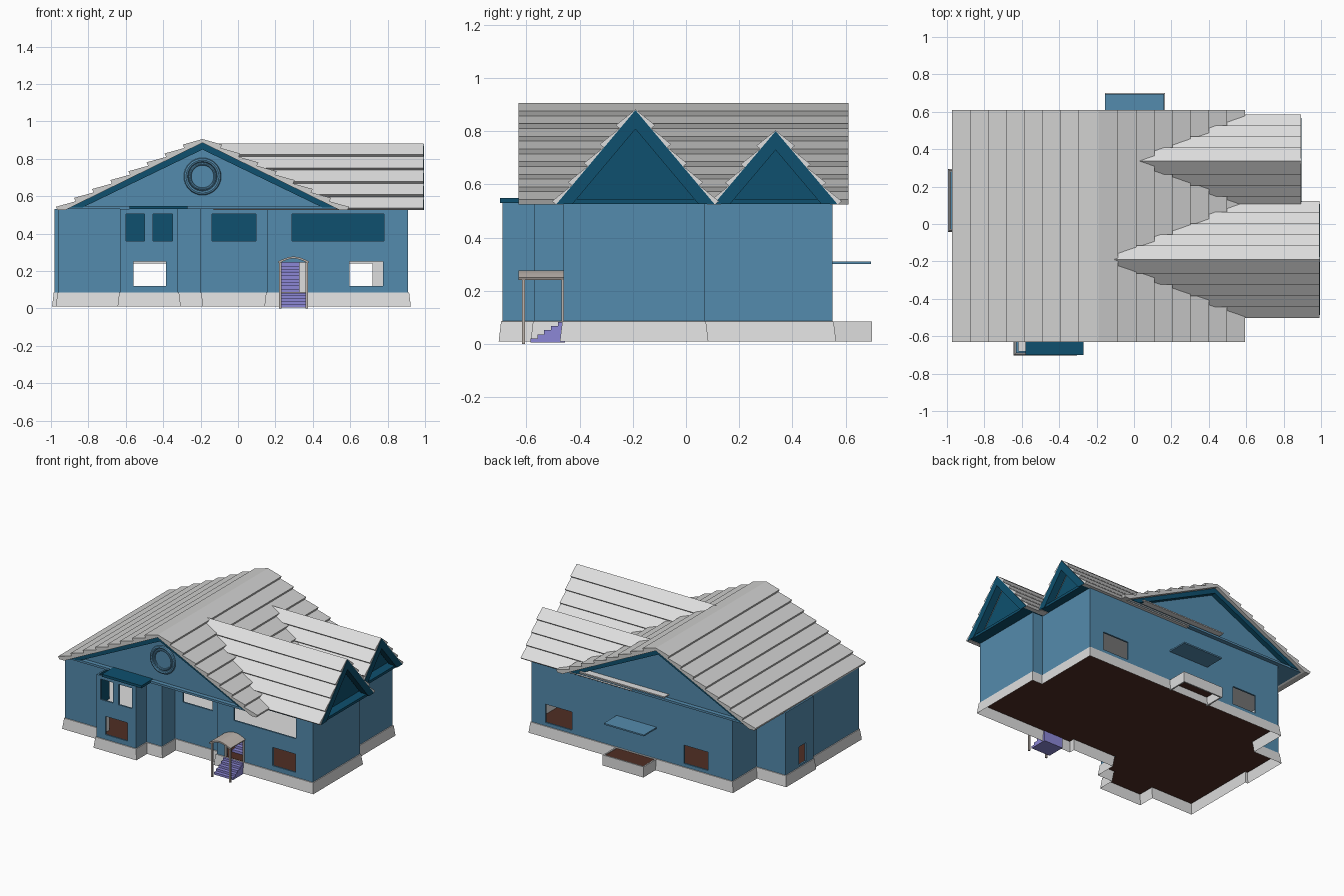
import bpy, bmesh, math
from mathutils import Vector

if "Cube" in bpy.data.objects:
    bpy.data.objects.remove(bpy.data.objects["Cube"])


def mat(name, r, g, b):
    m = bpy.data.materials.new(name)
    m.diffuse_color = [((c / 255 + 0.055) / 1.055) ** 2.4 for c in (r, g, b)] + [1]
    m.use_nodes = True
    m.node_tree.nodes["Principled BSDF"].inputs["Base Color"].default_value = m.diffuse_color
    return m


BLUE = mat("wall blue", 84, 139, 173)
TEAL = mat("dark teal", 14, 80, 110)
LIGHT = mat("light grey", 222, 222, 222)
ROOF = mat("roof grey", 208, 208, 207)
BROWN = mat("floor brown", 80, 46, 36)
LILAC = mat("stair lilac", 140, 135, 214)
STONE = mat("porch stone", 190, 181, 174)


def finish(name, bm, *mats):
    bmesh.ops.recalc_face_normals(bm, faces=bm.faces)
    me = bpy.data.meshes.new(name)
    bm.to_mesh(me)
    bm.free()
    for m in mats:
        me.materials.append(m)
    ob = bpy.data.objects.new(name, me)
    bpy.context.collection.objects.link(ob)
    return ob


def put(axis, p, d):
    return {'x': (d, p[0], p[1]), 'y': (p[0], d, p[1]), 'z': (p[0], p[1], d)}[axis]


def prism(name, pts, axis, a, b, m):
    """Extrude a 2D outline along an axis from a to b."""
    bm = bmesh.new()
    lo = [bm.verts.new(put(axis, p, a)) for p in pts]
    hi = [bm.verts.new(put(axis, p, b)) for p in pts]
    bm.faces.new(lo)
    bm.faces.new(hi)
    for i in range(len(pts)):
        j = (i + 1) % len(pts)
        bm.faces.new((lo[i], lo[j], hi[j], hi[i]))
    return finish(name, bm, m)


def box(name, x0, x1, y0, y1, z0, z1, m):
    return prism(name, [(x0, y0), (x1, y0), (x1, y1), (x0, y1)], 'z', z0, z1, m)


def offset(pts, d):
    """Grow (or shrink) a counter-clockwise right-angled outline by d."""
    out = []
    for i, p in enumerate(pts):
        a, b, c = Vector(pts[i - 1]), Vector(p), Vector(pts[(i + 1) % len(pts)])
        e, f = (b - a).normalized(), (c - b).normalized()
        out.append((b.x + d * (e.y + f.y), b.y - d * (e.x + f.x)))
    return out


def loops(name, rings, mats, inner=None, close=False):
    """Skin between outlines given as (points, z); strip number 'inner' gets the 2nd colour."""
    bm = bmesh.new()
    vs = [[bm.verts.new((x, y, z)) for x, y in pts] for pts, z in rings]
    n = len(vs[0])
    for k in range(len(vs) if close else len(vs) - 1):
        lo, hi = vs[k], vs[(k + 1) % len(vs)]
        for i in range(n):
            j = (i + 1) % n
            bm.faces.new((lo[i], lo[j], hi[j], hi[i])).material_index = int(k == inner)
    return finish(name, bm, *mats)


# house outline, counter-clockwise from the front left
PLAN = [(-.96, -.57), (-.63, -.57), (-.63, -.69), (-.32, -.69), (-.32, -.57), (-.2, -.57),
        (-.2, -.42), (.155, -.42), (.155, -.46), (.91, -.46), (.91, .07), (.83, .07),
        (.83, .55), (-.75, .55), (-.75, .28), (-.98, .28), (-.98, -.03), (-.96, -.03)]

# openings: x0, x1, y0, y1, z0, z1
OPENINGS = [(-.56, -.385, -.75, -.65, .12, .25), (.595, .775, -.5, -.42, .12, .25),
            (.23, .37, -.5, -.42, .06, .245), (.51, .72, .5, .6, .11, .24),
            (-.56, -.37, .5, .6, .11, .24), (-1.05, -.9, .05, .13, .1, .23),
            (-.60, -.50, -.75, -.65, .36, .505), (-.455, -.35, -.75, -.65, .36, .505),
            (-.14, .095, -.46, -.38, .36, .505), (.29, .78, -.5, -.42, .36, .505)]


def walls(name, z0, z1, inside):
    p, q = PLAN, offset(PLAN, -.012)
    ob = loops(name, [(p, z0), (p, z1), (q, z1), (q, z0)], (BLUE, inside), 2, True)
    for o in OPENINGS:
        if z0 - .05 < o[4] < z1:
            c = box("cutter", *o, BLUE)
            c.hide_render = True
            md = ob.modifiers.new("opening", 'BOOLEAN')
            md.operation, md.solver, md.object = 'DIFFERENCE', 'EXACT', c
            bpy.context.view_layer.objects.active = ob
            bpy.ops.object.modifier_apply(modifier=md.name)
            bpy.data.objects.remove(c)


# base, floors and walls
loops("foundation", [(offset(PLAN, .014), .01), (offset(PLAN, .005), .085), (PLAN, .086)], (LIGHT,))
prism("ground_floor", offset(PLAN, -.002), 'z', .078, .087, BROWN)
walls("lower_walls", .085, .305, LIGHT)
walls("upper_walls", .305, .53, TEAL)
prism("upper_floor", offset(PLAN, -.006), 'z', .298, .31, LIGHT)
box("ceiling_ledge", -.95, .57, -.6, .58, .53, .545, BLUE)
box("bay_roof", -.58, -.27, -.70, -.5, .53, .548, TEAL)


# stepped shingle roofs
def roof(name, axis, c, top, half, drop, rows, a, b, m, tooth=.02, k=.04):
    n = Vector((drop, half)).normalized() * tooth
    side = []
    for i in range(1, rows + 1):
        x, z = half * i / rows, top - drop * i / rows
        side += [(x + n.x, z + n.y), (x, z)]
    side.append((half - k, top - drop))
    pts = [(c, top)] + [(c + x, z) for x, z in side] + [(c, top - drop * k / half)]
    pts += [(c - x, z) for x, z in reversed(side)]
    return prism(name, pts, axis, a, b, m)


def triangle(c, half, z0, z1):
    return [(c - half, z0), (c + half, z0), (c, z1)]


def frame(name, axis, c, half, z0, z1, w, a, b):
    """Bargeboards under the two slopes of a gable."""
    s = w * (z1 - z0) / half
    pts = [(c - half, z0), (c, z1), (c + half, z0), (c + half - w, z0), (c, z1 - s), (c - half + w, z0)]
    prism(name, pts, axis, a, b, TEAL)


roof("main_roof", 'y', -.19, .905, .775, .38, 8, -.63, .61, ROOF)
for name, a, b, f0, f1 in (("front", -.57, -.555, -.605, -.57), ("back", .535, .55, .55, .585)):
    prism(name + "_gable_wall", triangle(-.19, .72, .535, .885), 'y', a, b, BLUE)
    frame(name + "_bargeboard", 'y', -.19, .725, .54, .89, .085, f0, f1)

# side gables: centre y, ridge z, half width, end x, inner x, rows
for i, (c, top, half, x1, x0, rows) in enumerate([(-.19, .882, .30, .992, -.13, 5),
                                                  (.337, .803, .235, .892, .02, 4)]):
    s = "side_gable_%d_" % (i + 1)
    roof(s + "roof", 'x', c, top, half, top - .525, rows, x0, x1, LIGHT, .018, .03)
    prism(s + "panel", triangle(c, half - .02, .53, top - .03), 'x', x1 - .09, x1 - .07, TEAL)
    frame(s + "frame", 'x', c, half - .004, .527, top - .003, .06, x1 - .05, x1 + .003)
    box(s + "soffit", .4, x1 - .005, c - half, c + half, .527, .545, TEAL)

# round gable ornament
for name, r, t in (("outer", .088, .012), ("inner", .068, .008)):
    bpy.ops.mesh.primitive_torus_add(location=(-.19, -.572, .705), rotation=(math.pi / 2, 0, 0),
                                     major_radius=r, minor_radius=t, major_segments=32, minor_segments=8)
    ob = bpy.context.object
    ob.name = "round_window_" + name + "_ring"
    ob.data.materials.append(BLUE)
    bpy.ops.object.shade_smooth_by_angle()


# stairs outside and inside the front door
def stairs(name, x0, x1, y0, y1, z0, z1, n):
    pts = [(y0, z0)]
    for i in range(n):
        z = z0 + (z1 - z0) * (i + 1) / n
        pts += [(y0 + (y1 - y0) * i / n, z), (y0 + (y1 - y0) * (i + 1) / n, z)]
    prism(name, pts + [(y1, z0)], 'x', x0, x1, LILAC)


stairs("porch_stairs", .22, .37, -.585, -.455, .005, .083, 5)
stairs("inner_stairs", .22, .33, -.38, -.02, .087, .297, 12)

# porch canopy and posts
N = 8
arc = [(-.083 + .166 * i / N, .25 + .027 * math.sin(math.pi * i / N)) for i in range(N + 1)]
prism("porch_canopy", [(.297 + x, z) for x, z in arc] + [(.297 + x * .94, z - .01) for x, z in reversed(arc)],
      'y', -.63, -.455, STONE)
for s, x in (("left", .226), ("right", .368)):
    box("porch_post_" + s, x - .006, x + .006, -.617, -.605, 0, .25, STONE)
    box("door_frame_" + s, x - .006, x + .006, -.468, -.455, .085, .25, STONE)

# back porch, awning and gable ledge
for n, x0, x1, y0, y1 in (("left", -.155, -.145, .55, .7), ("right", .155, .165, .55, .7),
                          ("back", -.155, .165, .69, .7)):
    box("back_porch_wall_" + n, x0, x1, y0, y1, .01, .085, LIGHT)
box("back_porch_floor", -.146, .156, .54, .691, .07, .08, BROWN)
box("back_awning", -.155, .16, .545, .695, .30, .31, BLUE)
box("back_ledge", -.25, .42, .55, .6, .562, .57, LIGHT)
